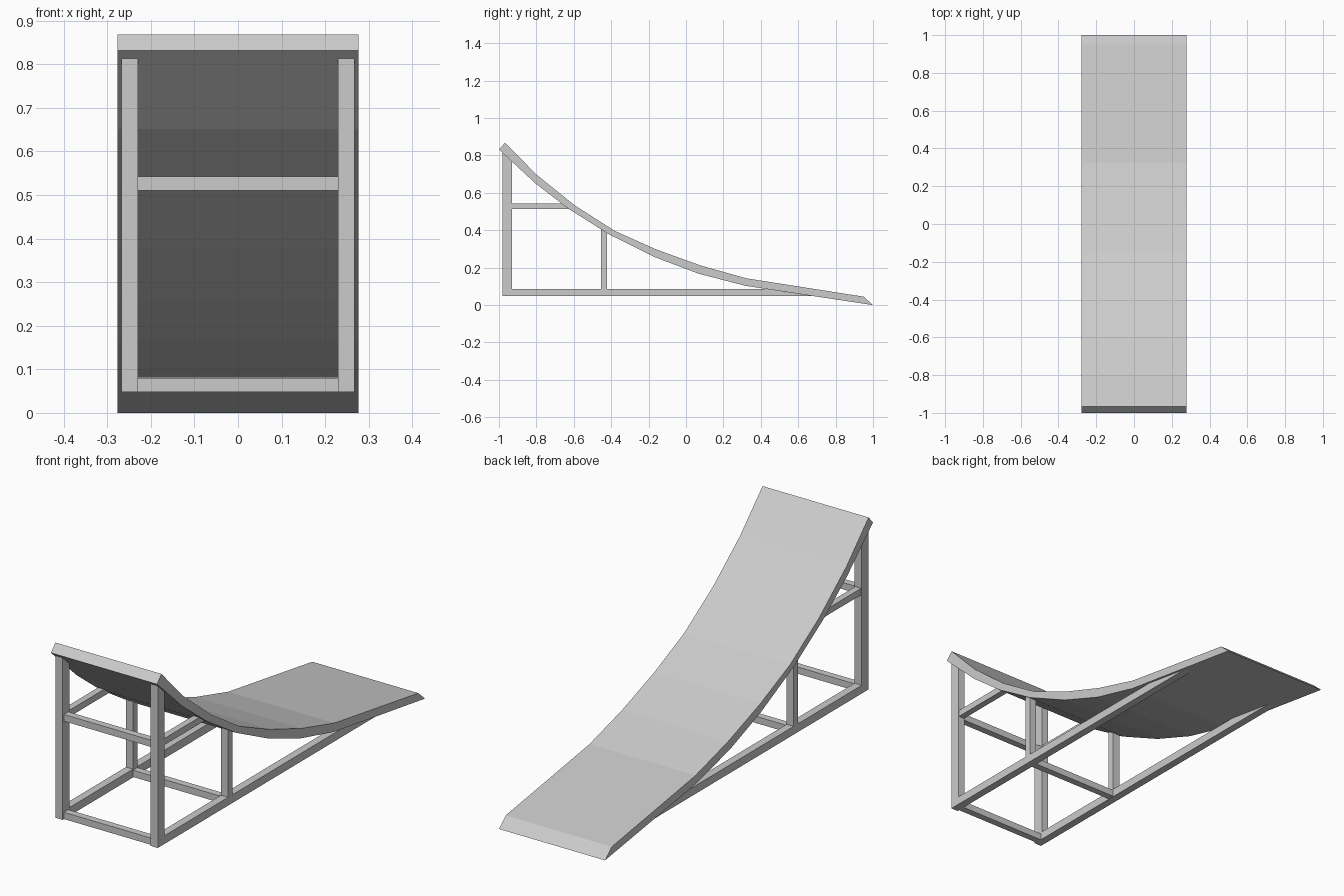
import bpy

if "Cube" in bpy.data.objects:
    bpy.data.objects.remove(bpy.data.objects["Cube"])


def prism(name, profile, x0, x1):
    """Extrude a (y, z) outline from x0 to x1."""
    n = len(profile)
    verts = [(x, y, z) for x in (x0, x1) for y, z in profile]
    faces = [tuple(range(n))[::-1], tuple(range(n, 2 * n))]
    faces += [(i, (i + 1) % n, (i + 1) % n + n, i + n) for i in range(n)]
    mesh = bpy.data.meshes.new(name)
    mesh.from_pydata(verts, [], faces)
    import bmesh
    bm = bmesh.new()
    bm.from_mesh(mesh)
    bmesh.ops.recalc_face_normals(bm, faces=bm.faces)
    bm.to_mesh(mesh)
    bm.free()
    obj = bpy.data.objects.new(name, mesh)
    bpy.context.collection.objects.link(obj)
    return obj


def pair(name, profile, x0, x1):
    """Matching left and right parts."""
    prism(name, profile, x0, x1).modifiers.new("mirror", 'MIRROR')


def cross_bar(name, y0, y1, z0, z1):
    prism(name, [(y0, z0), (y1, z0), (y1, z1), (y0, z1)], -0.23, 0.23)


# curved riding surface
top = [(-0.967, 0.868), (-0.80, 0.698), (-0.596, 0.534), (-0.38, 0.396),
       (-0.158, 0.297), (0.08, 0.211), (0.323, 0.143), (0.95, 0.045)]
bottom = [(1.0, 0.0), (0.318, 0.103), (0.067, 0.168), (-0.163, 0.255),
          (-0.41, 0.377), (-0.63, 0.516), (-0.807, 0.652), (-1.0, 0.832)]
prism("ramp_deck", top + bottom, -0.277, 0.277)

# uprights, tops cut to the underside of the deck
pair("tall_post", [(-0.98, 0.048), (-0.93, 0.048), (-0.93, 0.767), (-0.98, 0.815)],
     0.23, 0.267)
pair("short_post", [(-0.455, 0.087), (-0.422, 0.087), (-0.422, 0.386), (-0.455, 0.407)],
     0.23, 0.267)

# side rails, ending against the deck
pair("base_rail", [(-0.93, 0.048), (0.68, 0.048), (0.425, 0.087), (-0.93, 0.087)],
     0.23, 0.267)
pair("upper_rail", [(-0.93, 0.513), (-0.625, 0.513), (-0.666, 0.544), (-0.93, 0.544)],
     0.233, 0.264)

# cross bars between the two sides
cross_bar("front_base_bar", -0.97, -0.937, 0.048, 0.08)
cross_bar("front_upper_bar", -0.97, -0.937, 0.51, 0.542)
cross_bar("middle_base_bar", -0.455, -0.422, 0.05, 0.082)
